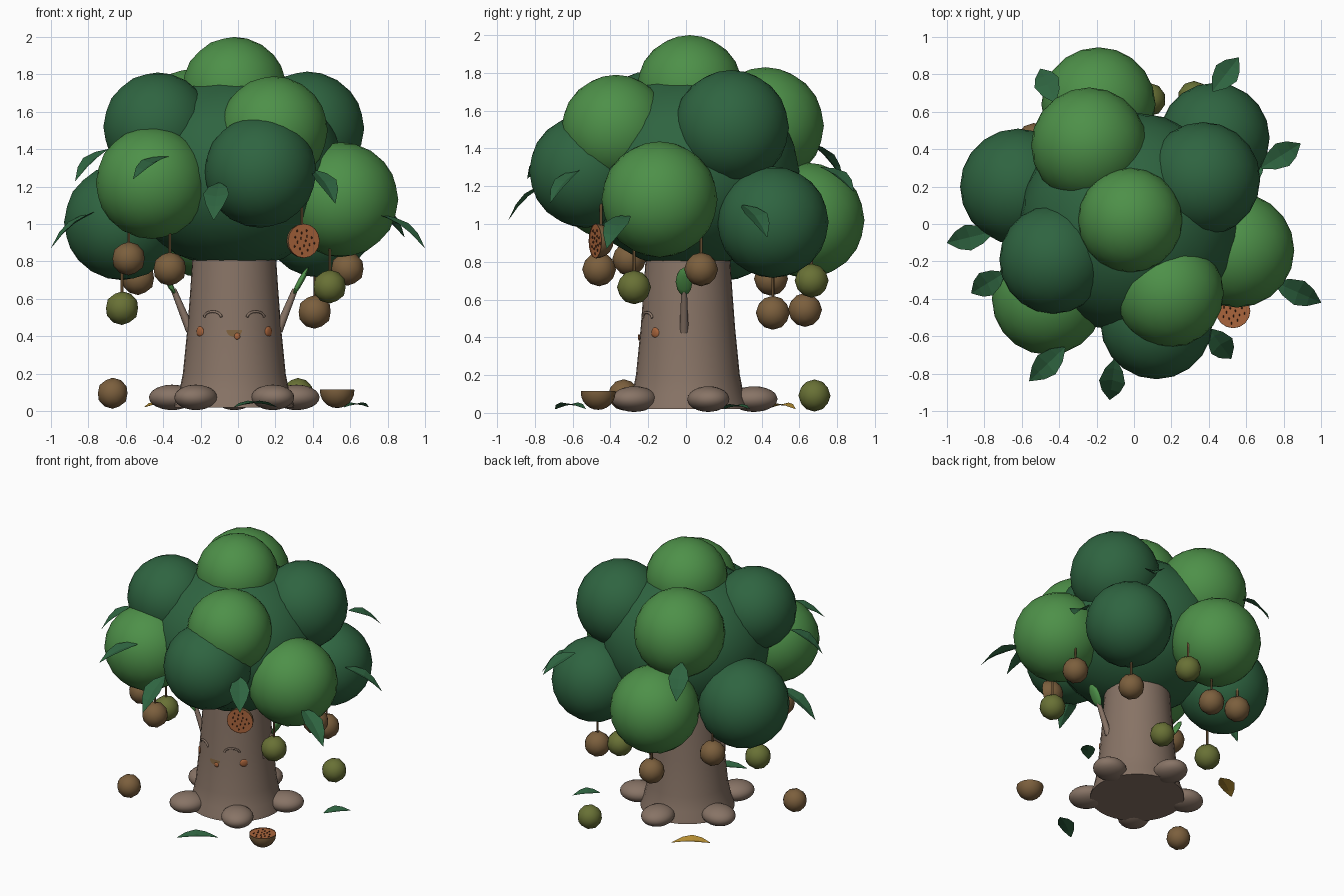
import bpy, bmesh, math
from mathutils import Vector, Matrix

cube = bpy.data.objects.get("Cube")
if cube:
    bpy.data.objects.remove(cube, do_unlink=True)


def material(name, r, g, b):
    m = bpy.data.materials.new(name)
    m.use_nodes = True
    m.diffuse_color = (r, g, b, 1)
    m.node_tree.nodes["Principled BSDF"].inputs["Base Color"].default_value = (r, g, b, 1)
    return m


DARK = material("dark_green", .028, .128, .052)
LIGHT = material("light_green", .075, .28, .066)
BARK = material("bark", .245, .173, .132)
BROWN = material("fruit_brown", .2, .115, .047)
OLIVE = material("fruit_olive", .14, .165, .036)
FLESH = material("fruit_flesh", .4, .13, .045)
SEED = material("seed_brown", .07, .024, .01)
GOLD = material("dry_leaf_gold", .5, .29, .035)

CENTRE = Vector((-.02, .01, 0))


def finish(name, bm, mats, smooth=True, angle=50):
    mesh = bpy.data.meshes.new(name)
    bmesh.ops.recalc_face_normals(bm, faces=bm.faces)
    bm.to_mesh(mesh)
    bm.free()
    for m in mats:
        mesh.materials.append(m)
    obj = bpy.data.objects.new(name, mesh)
    bpy.context.collection.objects.link(obj)
    if smooth:
        bpy.ops.object.select_all(action='DESELECT')
        obj.select_set(True)
        bpy.context.view_layer.objects.active = obj
        bpy.ops.object.shade_smooth_by_angle(angle=math.radians(angle))
    return obj


def ball(name, pos, radii, mat, rot=Matrix(), detail=3):
    bm = bmesh.new()
    m = Matrix.Translation(pos) @ rot @ Matrix.Diagonal((*radii, 1))
    bmesh.ops.create_icosphere(bm, subdivisions=detail, radius=1, matrix=m)
    return finish(name, bm, [mat])


def rod(name, a, b, r1, r2, mat, sides=8):
    a, b = Vector(a), Vector(b)
    bm = bmesh.new()
    m = Matrix.Translation((a + b) / 2) @ (b - a).to_track_quat('Z', 'Y').to_matrix().to_4x4()
    bmesh.ops.create_cone(bm, cap_ends=True, segments=sides, radius1=r1, radius2=r2,
                          depth=(b - a).length, matrix=m)
    return finish(name, bm, [mat])


def leaf(name, base, tip, width, mat, up=(0, 0, 1)):
    # pointed leaf, creased along its middle and drooping at the tip
    base, tip = Vector(base), Vector(tip)
    run = tip - base
    side = run.cross(Vector(up)).normalized()
    normal = side.cross(run).normalized()
    bm = bmesh.new()
    rows = []
    for t, w in ((0, .08), (.2, .7), (.45, 1), (.7, .7), (1, .02)):
        mid = base + run * t + normal * .08 * run.length * math.sin(math.pi * t)
        half = side * width * w / 2
        lift = normal * width * w * .12
        rows.append([bm.verts.new(p) for p in (mid - half + lift, mid, mid + half + lift)])
    for a, b in zip(rows, rows[1:]):
        for i in (0, 1):
            bm.faces.new((a[i], a[i + 1], b[i + 1], b[i]))
    return finish(name, bm, [mat], smooth=False)


# Trunk, turned from a profile with a flared foot
profile = ((.02, .32), (.045, .315), (.1, .295), (.2, .275), (.45, .25), (.65, .235), (.95, .215))
bm = bmesh.new()
rings = []
for z, r in profile:
    rings.append([bm.verts.new(CENTRE + Vector((r * math.cos(a), r * math.sin(a), z)))
                  for a in (i * math.tau / 32 for i in range(32))])
for lo, hi in zip(rings, rings[1:]):
    for i in range(32):
        j = (i + 1) % 32
        bm.faces.new((lo[i], lo[j], hi[j], hi[i]))
bm.faces.new(rings[0])
bm.faces.new(rings[-1])
finish("trunk", bm, [BARK])

# Five rounded roots around the foot
for i in range(5):
    a = math.radians(90 + 72 * i)
    pos = CENTRE + Vector((.35 * math.cos(a), .35 * math.sin(a), .073))
    ball(f"root_{i + 1}", pos, (.125, .11, .068), BARK, Matrix.Rotation(a, 4, 'Z'))

# Arms with a leafy hand
for s, side in ((1, "left"), (-1, "right")):
    at = lambda x, z: CENTRE + Vector((s * x, -.02, z))
    rod(f"{side}_arm", at(.235, .43), at(.325, .65), .024, .015, BARK)
    ball(f"{side}_hand_leaf", at(.355, .695), (.016, .045, .085), LIGHT,
         Matrix.Rotation(s * .5, 4, 'Y'), 2)


# Face, laid on the curved bark
def on_bark(x, z, out=0):
    r = .25 + (.45 - z) * .08 + out
    return CENTRE + Vector((x, -math.sqrt(r * r - x * x), z))


for s, side in ((1, "left"), (-1, "right")):
    curve = bpy.data.curves.new(f"{side}_eye", 'CURVE')
    curve.dimensions = '3D'
    curve.bevel_depth = .007
    curve.bevel_resolution = 1
    curve.use_fill_caps = True
    spline = curve.splines.new('POLY')
    spline.points.add(8)
    for k, p in enumerate(spline.points):
        a = math.pi * k / 8
        p.co = (*on_bark(s * .115 + .046 * math.cos(a), .502 + .03 * math.sin(a), .003), 1)
    curve.materials.append(BARK)
    bpy.context.collection.objects.link(bpy.data.objects.new(f"{side}_eye", curve))
    ball(f"{side}_cheek", on_bark(s * .183, .425), (.028, .028, .008), FLESH,
         (on_bark(s * .183, .425) - CENTRE - Vector((0, 0, .425))).to_track_quat('Z', 'Y')
         .to_matrix().to_4x4(), 2)

bm = bmesh.new()
bm.faces.new([bm.verts.new(on_bark(.042 * math.cos(a), .432 - .036 * math.sin(a), .006))
              for a in (math.pi * k / 10 for k in range(11))])
finish("mouth", bm, [BROWN], smooth=False)
ball("tongue", on_bark(.016, .4, .005), (.017, .006, .018), FLESH, detail=2)

# Canopy: a broad core with overlapping leaf masses
ball("canopy_core", (-.02, .01, 1.28), (.59, .59, .52), DARK)
masses = (
    ("crown", -.02, .02, 1.72, .28, LIGHT),
    ("upper_back_right", -.24, .42, 1.52, .31, LIGHT),
    ("upper_back_left", .37, .24, 1.51, .305, DARK),
    ("upper_front_right", -.43, -.19, 1.52, .29, DARK),
    ("upper_front_left", .19, -.37, 1.5, .29, LIGHT),
    ("lower_right", -.62, .2, 1.01, .31, DARK),
    ("lower_front_right", -.46, -.4, 1.22, .3, LIGHT),
    ("lower_front", .12, -.53, 1.28, .3, DARK),
    ("lower_left", .55, -.14, 1.13, .307, LIGHT),
    ("lower_back_left", .43, .46, 1.01, .295, DARK),
    ("lower_back", -.19, .64, 1.02, .305, LIGHT),
)
for name, x, y, z, r, mat in masses:
    ball(f"canopy_{name}", (x, y, z), (r, r, r), mat)

# Loose leaves sticking out of the canopy
sprigs = (
    ((-.42, .65, 1.43), (-.5, .83, 1.23)),
    ((.42, .71, 1.3), (.56, .89, 1.17)),
    ((.68, .3, 1.1), (.89, .43, .93)),
    ((.75, -.31, 1.05), (1, -.42, .87)),
    ((.4, -.56, 1.29), (.52, -.72, 1.11)),
    ((-.1, -.72, 1.22), (-.13, -.94, 1.02)),
    ((-.37, -.66, 1.36), (-.56, -.84, 1.24)),
    ((-.69, -.26, 1.4), (-.87, -.37, 1.23)),
    ((-.75, -.04, 1.07), (-1, -.1, .87)),
)
for i, (base, tip) in enumerate(sprigs):
    leaf(f"canopy_leaf_{i + 1}", base, tip, .14, DARK)

# Fallen leaves
leaf("fallen_leaf_front", (-.02, -.69, .02), (.21, -.53, .02), .11, DARK)
leaf("fallen_leaf_left", (.57, .2, .02), (.7, .34, .02), .1, DARK)
leaf("fallen_leaf_dry", (-.5, .43, .02), (-.28, .58, .02), .11, GOLD)


# Fruit: whole ones, and cut halves with seeds
def stem(name, x, y, z):
    rod(name, (x, y, z + .07), (x, y, z + .25), .008, .008, BROWN, 6)


def half_fruit(name, pos, rot):
    place = Matrix.Translation(pos) @ rot
    bm = bmesh.new()
    bmesh.ops.create_uvsphere(bm, u_segments=16, v_segments=12, radius=.092)
    cut = bmesh.ops.bisect_plane(bm, geom=bm.verts[:] + bm.edges[:] + bm.faces[:],
                                 plane_co=(0, 0, .001), plane_no=(0, 0, 1), clear_outer=True)
    rim = [e for e in cut["geom_cut"] if isinstance(e, bmesh.types.BMEdge)]
    bmesh.ops.edgeloop_fill(bm, edges=rim)
    for f in bm.faces:
        f.material_index = 1 if f.calc_center_median().z > -.0005 else 0
    inner = [f for f in bm.faces if f.material_index == 1]
    ring = bmesh.ops.inset_region(bm, faces=inner, thickness=.007)
    for f in ring["faces"]:
        f.material_index = 0
    bm.transform(place)
    finish(name, bm, [BROWN, FLESH])
    bm = bmesh.new()
    for k in range(16):
        d, a = .017 * math.sqrt(k + .5), k * 2.4
        bmesh.ops.create_icosphere(bm, subdivisions=1, radius=1, matrix=place
                                   @ Matrix.Translation((d * math.cos(a), d * math.sin(a), .002))
                                   @ Matrix.Diagonal((.004, .008, .005, 1)))
    finish(name + "_seeds", bm, [SEED])


hanging = (
    (-.585, -.3, .815, BROWN), (-.535, .45, .71, BROWN), (-.62, .035, .55, OLIVE),
    (-.365, -.46, .76, BROWN), (.49, -.275, .665, OLIVE), (.585, .08, .76, BROWN),
    (.41, .46, .53, BROWN), (-.157, .63, .545, BROWN), (.08, .665, .7, OLIVE),
)
for i, (x, y, z, mat) in enumerate(hanging):
    ball(f"hanging_fruit_{i + 1}", (x, y, z), (.09, .09, .09), mat, detail=2)
    stem(f"fruit_stem_{i + 1}", x, y, z)

ball("fallen_fruit_brown", (-.67, -.33, .095), (.083, .083, .083), BROWN, detail=2)
ball("fallen_fruit_olive", (.32, .68, .092), (.085, .085, .085), OLIVE, detail=2)
half_fruit("fallen_half_fruit", (.53, -.465, .108), Matrix())
half_fruit("hanging_half_fruit", (.35, -.475, .91),
           Matrix.Rotation(math.radians(22), 4, 'Z') @ Matrix.Rotation(math.pi / 2, 4, 'X'))
stem("half_fruit_stem", .34, -.45, .91)
